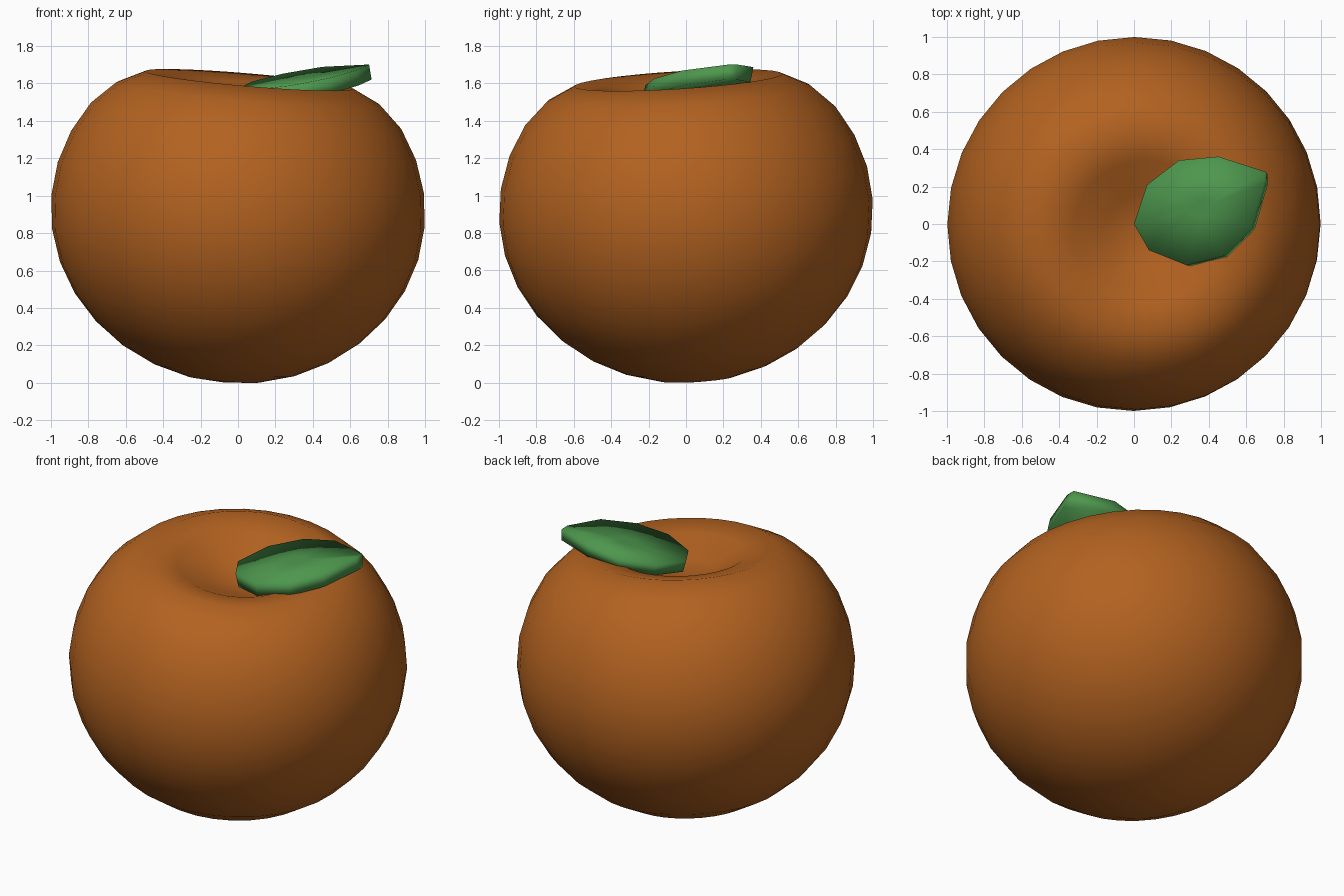
import bpy, bmesh, math
from mathutils import Vector

if "Cube" in bpy.data.objects:
    bpy.data.objects.remove(bpy.data.objects["Cube"])


def finish(name, bm, color):
    bmesh.ops.recalc_face_normals(bm, faces=bm.faces[:])
    me = bpy.data.meshes.new(name)
    bm.to_mesh(me)
    bm.free()
    me.polygons.foreach_set("use_smooth", [True] * len(me.polygons))
    mat = bpy.data.materials.new(name + "_color")
    mat.diffuse_color = color
    mat.use_nodes = True
    mat.node_tree.nodes["Principled BSDF"].inputs["Base Color"].default_value = mat.diffuse_color
    me.materials.append(mat)
    ob = bpy.data.objects.new(name, me)
    bpy.context.collection.objects.link(ob)
    return ob


# Fruit body: squashed sphere with its top rings pushed down into a dimple
SEG, RINGS, SQUASH = 32, 16, 0.92
bm = bmesh.new()
bmesh.ops.create_uvsphere(bm, u_segments=SEG, v_segments=RINGS, radius=1)
dimple = {0: 0.535, 1: 0.57, 2: 0.668, 3: 0.704, 4: 0.63}
for v in bm.verts:
    ring = round(math.acos(max(-1, min(1, v.co.z))) / math.pi * RINGS)
    v.co.z = dimple.get(ring, v.co.z * SQUASH)
# lean the fruit slightly towards the front right
lean = Vector((0, 0, 1)).rotation_difference(Vector((0.085, -0.062, 1)))
bmesh.ops.transform(bm, matrix=lean.to_matrix().to_4x4(), verts=bm.verts)
low = min(v.co.z for v in bm.verts)
bmesh.ops.translate(bm, vec=(0, 0, -low), verts=bm.verts)
finish("fruit_body", bm, (0.448, 0.122, 0.0145, 1))

# Leaf: thick tilted outline, smooth all round
outline = [(0, 0), (0.08, -0.14), (0.28, -0.22), (0.48, -0.17), (0.63, -0.02),
           (0.70, 0.22), (0.70, 0.28), (0.45, 0.36), (0.24, 0.34), (0.07, 0.21)]
centre = Vector((0.36, 0.09))


def leaf_ring(bm, scale, lift, shift=0):
    verts = []
    for p in outline:
        q = centre + (Vector(p) - centre) * scale
        z = min(1.57 + 0.161 * q.x + 0.125 * q.y, 1.70) + lift
        verts.append(bm.verts.new((q.x + shift, q.y - shift / 2, z)))
    return verts


bm = bmesh.new()
rings = [leaf_ring(bm, 0.15, 0), leaf_ring(bm, 1, 0),
         leaf_ring(bm, 0.98, -0.08, 0.02)]
for a, b in zip(rings, rings[1:]):
    for i in range(len(a)):
        j = (i + 1) % len(a)
        bm.faces.new((a[i], a[j], b[j], b[i]))
bm.faces.new(rings[0])
bm.faces.new(rings[-1])
finish("leaf", bm, (0.075, 0.307, 0.075, 1))
